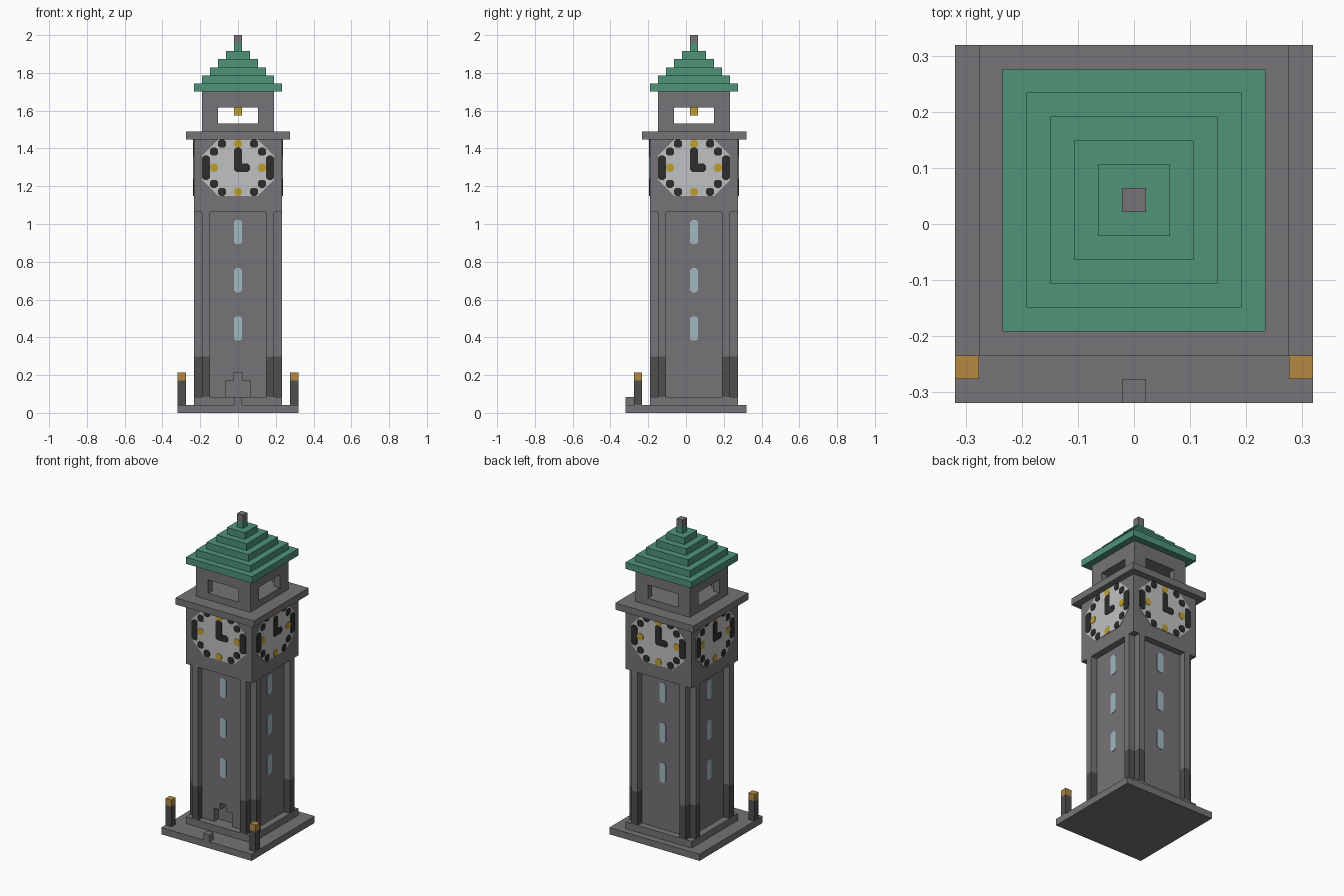
import bpy, bmesh, math
from mathutils import Matrix, Vector

if "Cube" in bpy.data.objects:
    bpy.data.objects.remove(bpy.data.objects["Cube"], do_unlink=True)

V = 2 / 47          # size of one block
AXIS = 1            # the tower stands one block behind the centre


def srgb(r, g, b):
    return tuple((c / 255 / 12.92) if c < 11 else ((c / 255 + 0.055) / 1.055) ** 2.4
                 for c in (r, g, b)) + (1.0,)


COLOURS = {
    "stone grey": srgb(118, 115, 119),
    "dark stone": srgb(79, 78, 79),
    "roof green": srgb(78, 147, 121),
    "lamp amber": srgb(178, 137, 68),
    "window blue": srgb(160, 184, 192),
    "clock white": srgb(192, 193, 194),
    "clock black": srgb(45, 45, 46),
    "clock gold": srgb(190, 160, 52),
}
MATS = {}
for label, colour in COLOURS.items():
    m = bpy.data.materials.new(label)
    m.use_nodes = True
    m.diffuse_color = colour
    bsdf = m.node_tree.nodes["Principled BSDF"]
    bsdf.inputs["Base Color"].default_value = colour
    bsdf.inputs["Roughness"].default_value = 0.9
    MATS[label] = m


def prism(bm, pts, levels, matrix=Matrix(), slot=0):
    """Extrude a plan outline through a list of heights."""
    rings = [[bm.verts.new(matrix @ Vector((x, y, z))) for x, y in pts] for z in levels]
    faces = [bm.faces.new(rings[0][::-1]), bm.faces.new(rings[-1])]
    for a, b in zip(rings, rings[1:]):
        for i in range(len(pts)):
            j = (i + 1) % len(pts)
            faces.append(bm.faces.new((a[i], a[j], b[j], b[i])))
    for f in faces:
        f.material_index = slot


def finish(name, bm, *labels):
    bmesh.ops.recalc_face_normals(bm, faces=bm.faces)
    bmesh.ops.scale(bm, vec=(V, V, V), verts=bm.verts)
    mesh = bpy.data.meshes.new(name)
    bm.to_mesh(mesh)
    bm.free()
    for label in labels:
        mesh.materials.append(MATS[label])
    ob = bpy.data.objects.new(name, mesh)
    bpy.context.collection.objects.link(ob)
    return ob


def rect(w, d, x=0, y=0):
    return [(x - w / 2, y - d / 2), (x + w / 2, y - d / 2),
            (x + w / 2, y + d / 2), (x - w / 2, y + d / 2)]


def box(name, label, w, d, lo, hi, x=0, y=AXIS):
    bm = bmesh.new()
    prism(bm, rect(w, d, x, y), (lo, hi))
    return finish(name, bm, label)


def cut(target, cutter):
    mod = target.modifiers.new(cutter.name, "BOOLEAN")
    mod.operation = "DIFFERENCE"
    mod.solver = "EXACT"
    mod.object = cutter
    cutter.hide_render = True
    cutter.hide_viewport = True
    cutter.display_type = "WIRE"


def chamfered(w, h, x=0, y=0, c=0.25):
    """Upright plate outline with clipped corners."""
    a, b = w / 2, h / 2
    return [(x + px, y + py) for px, py in (
        (c - a, -b), (a - c, -b), (a, c - b), (a, b - c),
        (a - c, b), (c - a, b), (-a, b - c), (-a, c - b))]


def wall(side, distance, height):
    """Outward-facing plane on one side of the tower."""
    return (Matrix.Translation((0, AXIS, height))
            @ Matrix.Rotation(side * math.pi / 2, 4, "Z")
            @ Matrix.Translation((0, -distance, 0))
            @ Matrix.Rotation(math.pi / 2, 4, "X"))


# Ground slab, plinth and step stone
box("base_slab", "stone grey", 15, 15, 0, 1, y=0)
box("plinth", "stone grey", 11, 11, 1, 2)
box("step_stone", "stone grey", 1, 1, 1, 2, y=-7)

# Shaft: recessed panels between paired corner pillars with dark feet
quarter = [(-4.5, -4.5), (-4.5, -5.5), (-3.5, -5.5), (-3.5, -4.5),
           (3.5, -4.5), (3.5, -5.5), (4.5, -5.5)]
plan = []
for side in range(4):
    for x, y in quarter:
        for _ in range(side):
            x, y = -y, x
        plan.append((x, y + AXIS))
bm = bmesh.new()
prism(bm, plan, (2, 7, 25))
for f in bm.faces:
    is_wall = abs(f.normal.z) < 0.5 if f.normal.length else True
    f.normal_update()
    is_wall = abs(f.normal.z) < 0.5
    longest = max(e.calc_length() for e in f.edges if abs(e.verts[0].co.z - e.verts[1].co.z) < 0.1)
    if is_wall and f.calc_center_median().z < 7 and longest < 2:
        f.material_index = 1
shaft = finish("tower_shaft", bm, "stone grey", "dark stone")

# Stepped doorway recess
door = bmesh.new()
arch = [(-1.5, 0), (1.5, 0), (1.5, 2), (0.5, 2), (0.5, 3), (-0.5, 3), (-0.5, 2), (-1.5, 2)]
prism(door, arch, (-1, 0.5), wall(0, 4.5, 2))
cut(shaft, finish("doorway_cutter", door, "stone grey"))

# Slit windows on every side
bm = bmesh.new()
for side in range(4):
    for z in (10.5, 16.5, 22.5):
        prism(bm, chamfered(1, 3), (0, 0.08), wall(side, 4.5, z))
finish("slit_windows", bm, "window blue")

# Clock storey and ledge
box("clock_storey", "stone grey", 11, 11, 25, 34)
box("ledge", "stone grey", 13, 13, 34, 35)

# Clock faces with marks and hands
marks = [(0, 1, 1, 3), (0.5, 0, 2, 1)]
gold = [(0, 3), (0, -3), (3, 0), (-3, 0)]
for sx in (-1, 1):
    marks.append((4 * sx, 0, 1, 3))
    for sz in (-1, 1):
        marks += [(3 * sx, 2 * sz, 1, 1), (2 * sx, 3 * sz, 1, 1)]
bm = bmesh.new()
for side in range(4):
    m = wall(side, 5.5, 30.5)
    prism(bm, chamfered(9, 7, c=2), (0, 0.06), m, 0)
    for x, z, w, h in marks:
        prism(bm, chamfered(w, h, x, z), (0, 0.12), m, 1)
    for x, z in gold:
        prism(bm, chamfered(1, 1, x, z), (0, 0.12), m, 2)
finish("clock_faces", bm, "clock white", "clock black", "clock gold")

# Open belfry and bell
belfry = box("belfry", "stone grey", 9, 9, 35, 40)
cut(belfry, box("chamber_cutter", "stone grey", 7, 7, 36, 38))
cut(belfry, box("opening_cutter_x", "stone grey", 12, 5, 36, 38))
cut(belfry, box("opening_cutter_y", "stone grey", 5, 12, 36, 38))
box("bell", "clock gold", 1, 1, 37, 38)

# Stepped roof and spire
for i in range(6):
    w = 11 - 2 * i
    box(f"roof_tier_{i + 1}", "roof green", w, w, 40 + i, 41 + i)
box("spire", "stone grey", 1, 1, 46, 47)

# Lamp posts at the front corners
for name, x in (("left", 7), ("right", -7)):
    box(f"{name}_lamp_post", "dark stone", 1, 1, 1, 4, x=x, y=-6)
    box(f"{name}_lamp", "lamp amber", 1, 1, 4, 5, x=x, y=-6)
